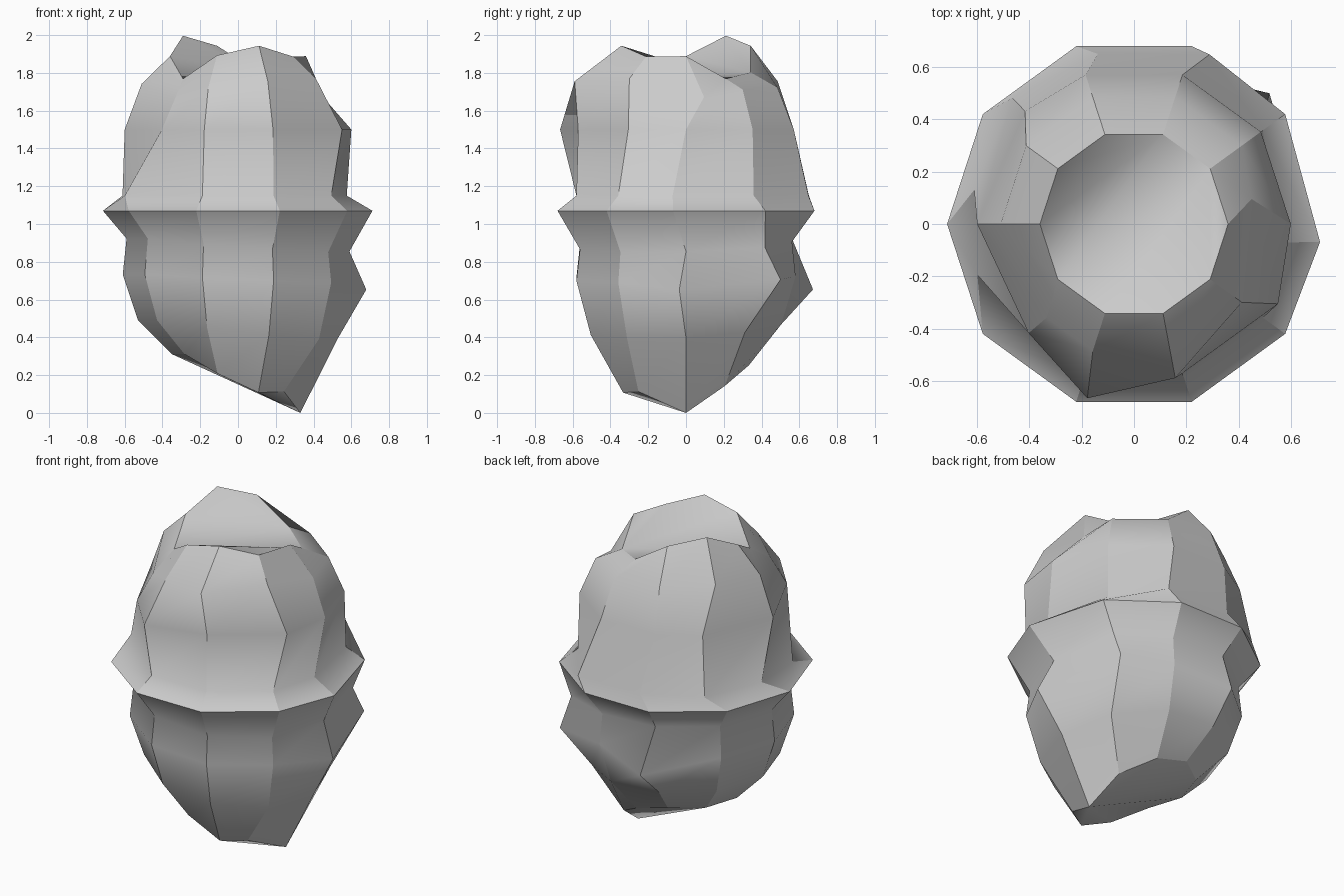
import bpy, bmesh, math

if "Cube" in bpy.data.objects:
    bpy.data.objects.remove(bpy.data.objects["Cube"])

N = 10  # sides; corner 0 faces +x, counted anticlockwise from above

# Profile of the boulder: ring radius, height, size of the height wave
PROFILE = [(.35, .23, .18), (.53, .46, .07), (.61, .72, .03), (.59, .90, .05),
           (.715, 1.07, 0), (.61, 1.15, 0), (.60, 1.5, 0), (.51, 1.74, .03),
           (.36, 1.88, .12)]

# Chipped corners (ring, corner): outward push, twist in degrees, lift
CHIPS = {(0, 0): (-.02, 0, -.067), (0, 9): (0, -10, .06),
         (2, 0): (.07, -3, -.04), (2, 1): (.11, 8), (2, 3): (.08, -5, -.08),
         (3, 1): (.06, 4), (4, 0): (0, -5.5),
         (5, 0): (-.03, -7), (5, 2): (.1, -6), (5, 3): (.055, -6),
         (5, 4): (.06, -10), (5, 5): (.015, -12), (5, 6): (.02, -18),
         (6, 4): (0, -10), (6, 6): (-.02, 10), (6, 7): (.09, 3), (6, 9): (.03, 7),
         (7, 0): (-.05, 12, -.07), (7, 6): (-.02, 11, -.05), (7, 8): (.1, -3),
         (8, 7): (0, 0, .09), (8, 9): (0, 0, -.11)}


def wave(ring, a):
    """Bottom leans down to one side; top has two peaks and two dips."""
    if ring < 4:
        return min(-math.cos(a + math.radians(25)), .45)
    return math.cos(2 * (a - math.radians(137)))


bm = bmesh.new()
loops = []
for i, (r, z, amp) in enumerate(PROFILE):
    ring = []
    for k in range(N):
        chip = CHIPS.get((i, k), (0, 0))
        a = math.tau * k / N
        t = a + math.radians(chip[1])
        lift = sum(chip[2:])
        ring.append(bm.verts.new(((r + chip[0]) * math.cos(t), (r + chip[0]) * math.sin(t),
                                  z + amp * wave(i, a) + lift)))
    loops.append(ring)

# side walls between neighbouring rings, with sharp upright creases
for lo, hi in zip(loops, loops[1:]):
    for k in range(N):
        j = (k + 1) % N
        bm.faces.new((lo[k], lo[j], hi[j], hi[k]))
    for a, b in zip(lo, hi):
        bm.edges.get((a, b)).smooth = False

# uneven bottom and top caps
caps = [bm.faces.new(loops[0][::-1]), bm.faces.new(loops[-1])]
bmesh.ops.triangulate(bm, faces=caps)

# sharp cap borders and waist
for ring in (loops[0], loops[4], loops[-1]):
    for k in range(N):
        bm.edges.get((ring[k - 1], ring[k])).smooth = False
for f in bm.faces:
    f.smooth = True

mesh = bpy.data.meshes.new("faceted_boulder")
bm.to_mesh(mesh)
bm.free()
boulder = bpy.data.objects.new("faceted_boulder", mesh)
bpy.context.collection.objects.link(boulder)
